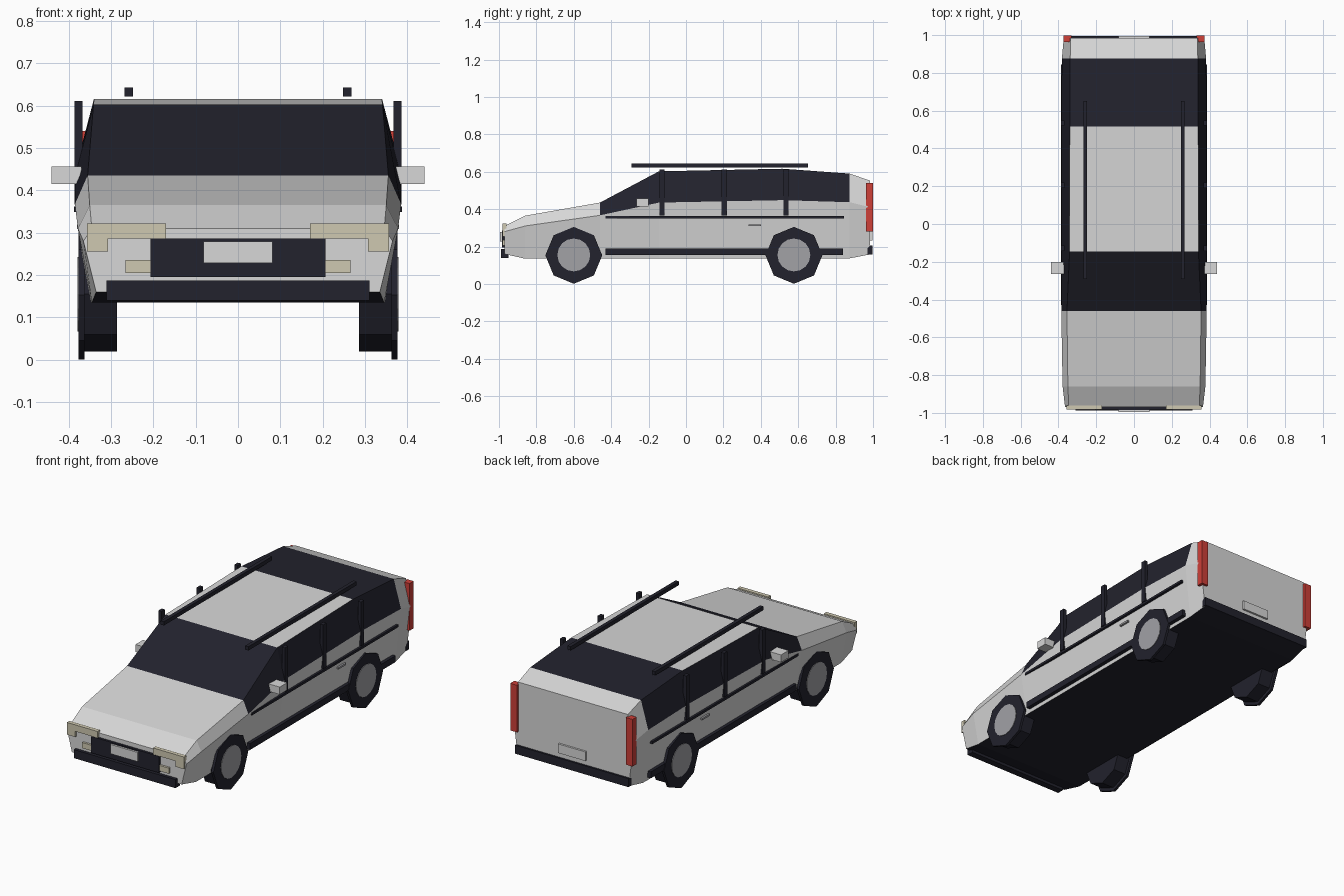
import bpy, bmesh, math
from mathutils import Matrix

cube = bpy.data.objects.get("Cube")
if cube:
    bpy.data.objects.remove(cube)


def make_mat(name, color):
    m = bpy.data.materials.new(name)
    m.use_nodes = True
    m.diffuse_color = (*color, 1)
    m.node_tree.nodes["Principled BSDF"].inputs["Base Color"].default_value = (*color, 1)
    return m


PAINT = make_mat("silver paint", (0.68, 0.68, 0.68))
DARK = make_mat("dark glass and trim", (0.016, 0.016, 0.026))
HUB = make_mat("hub grey", (0.36, 0.36, 0.38))
LAMP = make_mat("headlight cream", (0.62, 0.58, 0.44))
RED = make_mat("tail light red", (0.62, 0.05, 0.04))


def finish(name, bm, mats):
    bmesh.ops.recalc_face_normals(bm, faces=bm.faces)
    mesh = bpy.data.meshes.new(name)
    bm.to_mesh(mesh)
    bm.free()
    for m in mats:
        mesh.materials.append(m)
    ob = bpy.data.objects.new(name, mesh)
    bpy.context.collection.objects.link(ob)
    return ob


def box(name, x, y, z, mat):
    """Box from (min, max) pairs."""
    bm = bmesh.new()
    bmesh.ops.create_cube(bm, size=1)
    for v in bm.verts:
        v.co = [(a + b) / 2 + c * (b - a) for c, (a, b) in zip(v.co, (x, y, z))]
    return finish(name, bm, [mat])


def box_pair(name, x, y, z, mat):
    box("left_" + name, x, y, z, mat)
    box("right_" + name, (-x[1], -x[0]), y, z, mat)


def disc(name, sides, radius, x, y, z, mat):
    """Cylinder lying along x with a corner at the bottom."""
    bm = bmesh.new()
    bmesh.ops.create_cone(bm, cap_ends=True, segments=sides, radius1=radius,
                          radius2=radius, depth=abs(x[1] - x[0]))
    turn = Matrix.Rotation(math.pi / 2, 4, 'Y')
    bmesh.ops.transform(bm, verts=bm.verts,
                        matrix=Matrix.Translation(((x[0] + x[1]) / 2, y, z)) @ turn)
    return finish(name, bm, [mat])


# Body: cross-sections as y, (half width, height) at sill, belt and roof
sections = [
    (-0.97, (0.335, 0.16), (0.365, 0.28), (0.345, 0.31)),
    (-0.86, (0.345, 0.135), (0.378, 0.31), (0.35, 0.365)),
    (-0.46, (0.35, 0.135), (0.385, 0.367), (0.355, 0.435)),
    (-0.145, (0.35, 0.135), (0.384, 0.435), (0.341, 0.602)),
    (0.515, (0.35, 0.135), (0.384, 0.448), (0.34, 0.616)),
    (0.875, (0.35, 0.137), (0.382, 0.437), (0.338, 0.59)),
    (0.985, (0.34, 0.158), (0.372, 0.41), (0.335, 0.552)),
]
bm = bmesh.new()
rings = []
for y, *pts in sections:
    loop = [(w, z) for w, z in pts] + [(-w, z) for w, z in reversed(pts)]
    rings.append([bm.verts.new((w, y, z)) for w, z in loop])
for s in range(len(rings) - 1):
    a, b = rings[s], rings[s + 1]
    for i in range(6):
        j = (i + 1) % 6
        f = bm.faces.new((a[i], a[j], b[j], b[i]))
        side_glass = i in (1, 3) and s in (2, 3, 4)
        top_glass = i == 2 and s in (2, 4)
        f.material_index = int(side_glass or top_glass or i == 5)
bm.faces.new(rings[0])
bm.faces.new(rings[-1])
finish("body", bm, [PAINT, DARK])

# Wheels
for end, y in (("front", -0.6), ("rear", 0.577)):
    for side, s in (("left", 1), ("right", -1)):
        n = f"{end}_{side}_"
        disc(n + "tyre", 8, 0.135, (s * 0.286, s * 0.364), y, 0.155, DARK)
        disc(n + "tyre_face", 8, 0.152, (s * 0.362, s * 0.376), y, 0.153, DARK)
        disc(n + "hub", 16, 0.088, (s * 0.37, s * 0.379), y, 0.155, HUB)

# Side trim, pillars, mirrors, handles and roof rails
box_pair("sill_trim", (0.33, 0.374), (-0.43, 0.84), (0.155, 0.19), DARK)
box_pair("waist_strip", (0.36, 0.387), (-0.43, 0.845), (0.349, 0.362), DARK)
for k, y in enumerate((-0.128, 0.205, 0.535)):
    box_pair(f"door_pillar_{k + 1}", (0.367, 0.386), (y - 0.014, y + 0.014), (0.367, 0.611), DARK)
box_pair("mirror", (0.37, 0.44), (-0.265, -0.2), (0.415, 0.456), PAINT)
box_pair("door_handle", (0.36, 0.38), (0.335, 0.4), (0.309, 0.319), HUB)
box_pair("roof_rail", (0.248, 0.268), (-0.292, 0.652), (0.622, 0.643), DARK)

# Nose
box("grille", (-0.207, 0.207), (-0.984, -0.96), (0.195, 0.286), DARK)
box("front_plate", (-0.082, 0.082), (-0.995, -0.98), (0.228, 0.279), PAINT)
box("front_bumper", (-0.31, 0.31), (-0.988, -0.95), (0.14, 0.187), DARK)
box_pair("headlight", (0.17, 0.357), (-0.982, -0.96), (0.286, 0.322), LAMP)
box_pair("corner_light", (0.307, 0.357), (-0.982, -0.96), (0.255, 0.286), LAMP)
box_pair("fog_light", (0.207, 0.265), (-0.982, -0.96), (0.205, 0.236), LAMP)

# Tail
box_pair("tail_light", (0.332, 0.373), (0.963, 0.999), (0.28, 0.54), RED)
box("rear_bumper", (-0.346, 0.346), (0.97, 0.996), (0.158, 0.205), DARK)
box("rear_plate", (-0.083, 0.083), (0.98, 0.996), (0.232, 0.282), PAINT)
